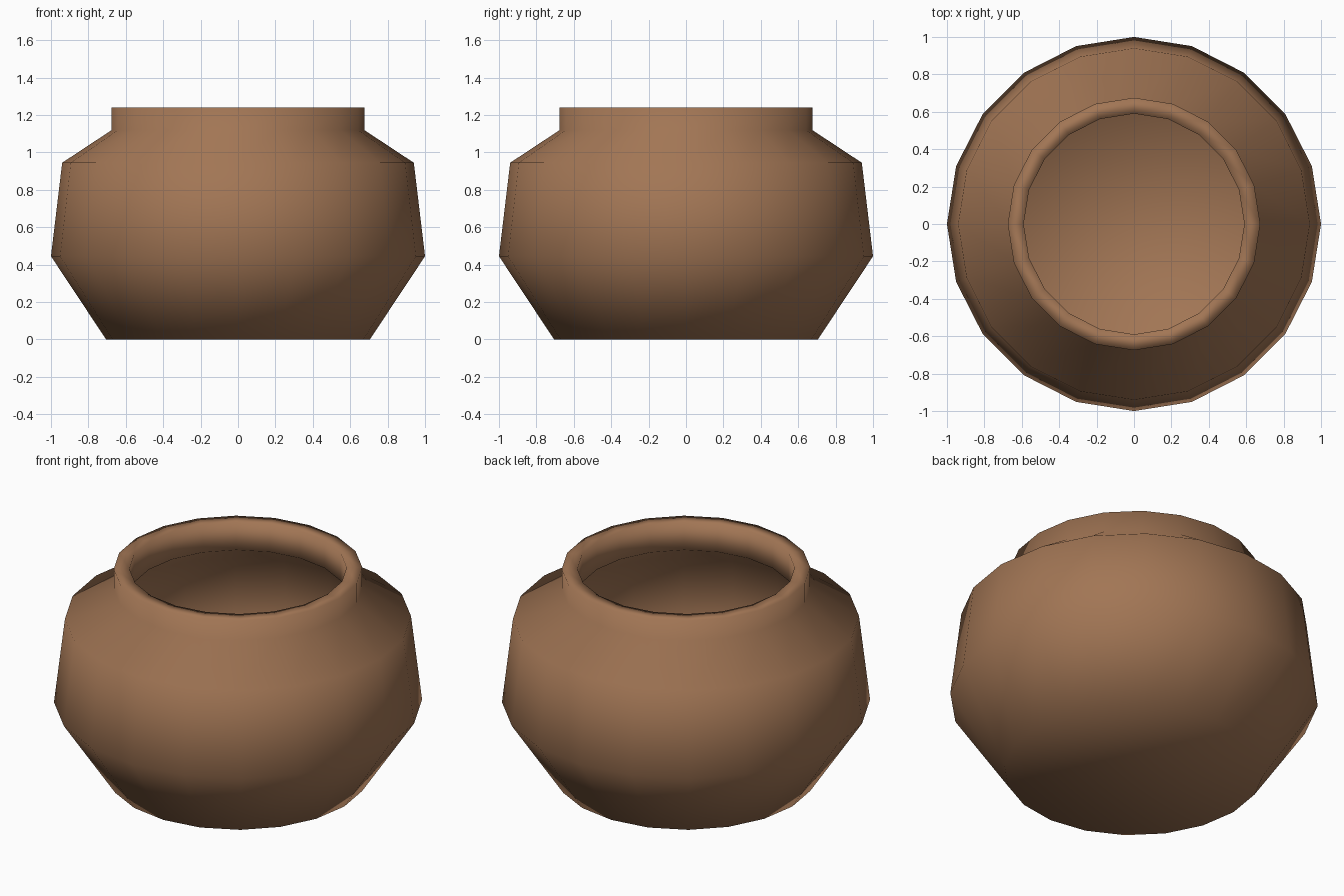
import bpy, bmesh, math

if "Cube" in bpy.data.objects:
    bpy.data.objects.remove(bpy.data.objects["Cube"])

SIDES = 20
# Pot wall: outer base, belly, shoulder, neck, rim, then back down the inside
profile = [(0.705, 0), (1.0, 0.445), (0.94, 0.945), (0.675, 1.12), (0.675, 1.24),
           (0.59, 1.24), (0.59, 1.074), (0.86, 0.896), (0.912, 0.466), (0.659, 0.085)]

bm = bmesh.new()
rings = []
for r, z in profile:
    rings.append([bm.verts.new((r * math.cos(2 * math.pi * i / SIDES),
                                r * math.sin(2 * math.pi * i / SIDES), z))
                  for i in range(SIDES)])
for a, b in zip(rings, rings[1:]):
    for i in range(SIDES):
        j = (i + 1) % SIDES
        bm.faces.new((a[i], a[j], b[j], b[i]))

# Underside and inner floor
bm.faces.new(rings[0][::-1])
bm.faces.new(rings[-1])
bmesh.ops.recalc_face_normals(bm, faces=bm.faces[:])
for f in bm.faces:
    f.smooth = True

mesh = bpy.data.meshes.new("clay_pot")
bm.to_mesh(mesh)
bm.free()
pot = bpy.data.objects.new("clay_pot", mesh)
bpy.context.collection.objects.link(pot)

# Brown clay
clay = bpy.data.materials.new("clay")
clay.diffuse_color = (0.36, 0.18, 0.09, 1)
clay.use_nodes = True
clay.node_tree.nodes["Principled BSDF"].inputs["Base Color"].default_value = clay.diffuse_color
mesh.materials.append(clay)
